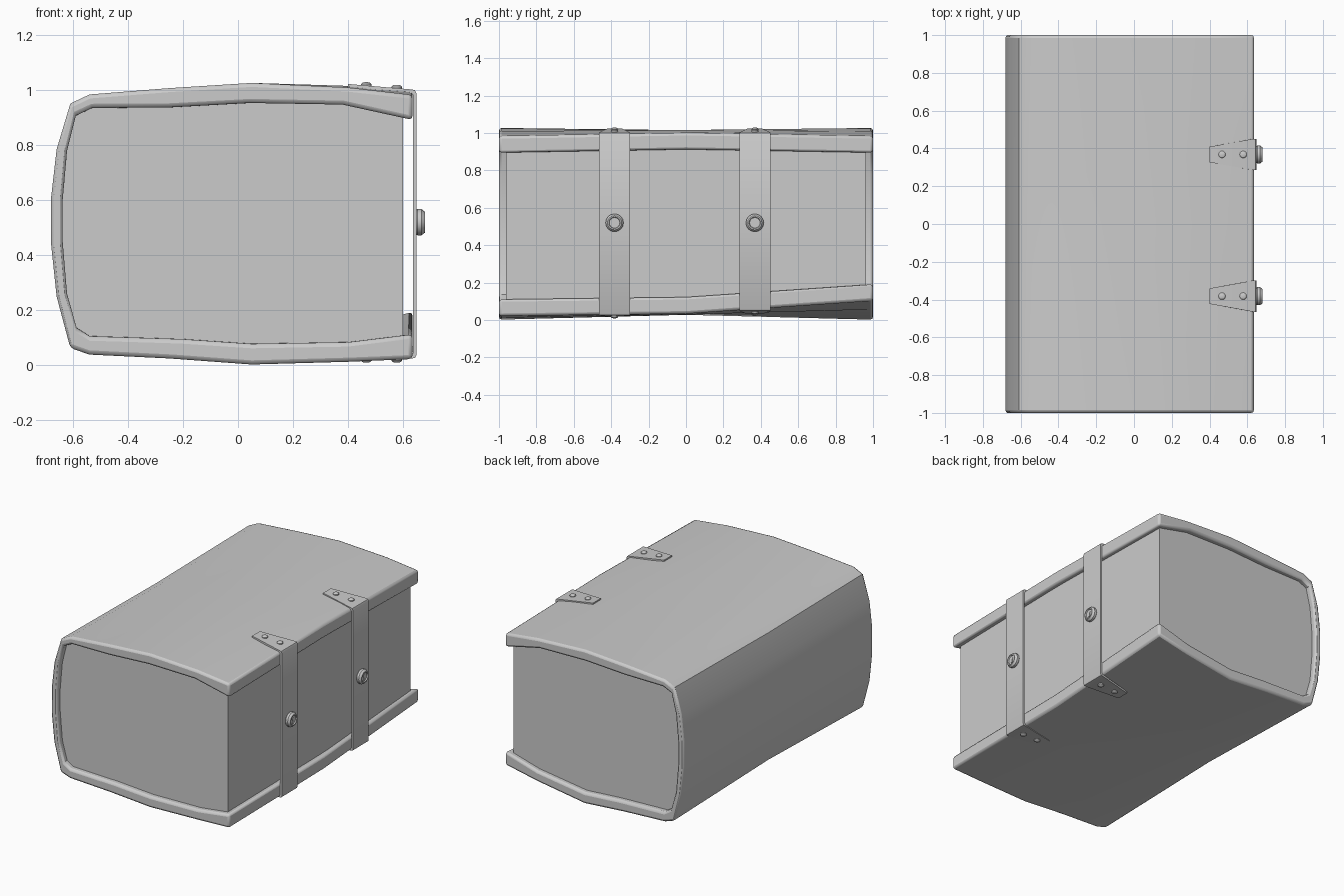
import bpy, bmesh, math

if "Cube" in bpy.data.objects:
    bpy.data.objects.remove(bpy.data.objects["Cube"])

# cover cross-section: outer x, outer z, inner x, inner z, from top lip round the spine to bottom lip
PROFILE = [
    (0.635, 0.983, 0.635, 0.892), (0.40, 1.010, 0.38, 0.948), (0.05, 1.027, 0.04, 0.954),
    (-0.25, 1.008, -0.25, 0.938), (-0.54, 0.985, -0.53, 0.936), (-0.61, 0.952, -0.59, 0.908),
    (-0.66, 0.785, -0.622, 0.78), (-0.68, 0.61, -0.638, 0.60), (-0.68, 0.44, -0.638, 0.45),
    (-0.66, 0.25, -0.622, 0.26), (-0.61, 0.062, -0.587, 0.135), (-0.54, 0.038, -0.54, 0.105),
    (-0.25, 0.024, -0.20, 0.094), (0.05, 0.002, 0.05, 0.077), (0.40, 0.012, 0.40, 0.083),
    (0.635, 0.022, 0.635, 0.112)]


def warp(x, y, z):
    """Sag of the boards along the length, plus the bent back bottom corner."""
    mid = 1 - abs(y)
    edge = max(0, (x - 0.05) / 0.585)
    if z > 0.7:
        return z + mid * (-0.012 + 0.03 * edge)
    if z < 0.2:
        z += mid * (0.026 - 0.014 * edge)
        return z + max(0, y) * 0.083 * edge ** 1.2
    return z


def finish(bm, name, bevel=0.0, angle=30):
    bmesh.ops.recalc_face_normals(bm, faces=bm.faces)
    me = bpy.data.meshes.new(name)
    bm.to_mesh(me)
    bm.free()
    ob = bpy.data.objects.new(name, me)
    bpy.context.collection.objects.link(ob)
    if bevel:
        m = ob.modifiers.new("Bevel", 'BEVEL')
        m.width, m.segments = bevel, 2
        m.limit_method, m.angle_limit = 'ANGLE', math.radians(55)
    bpy.ops.object.select_all(action='DESELECT')
    bpy.context.view_layer.objects.active = ob
    ob.select_set(True)
    bpy.ops.object.shade_smooth_by_angle(angle=math.radians(angle))
    return ob


def loft(bm, sections):
    """Skin closed sections of equal length and cap both ends with quads or one polygon."""
    rings = [[bm.verts.new(p) for p in s] for s in sections]
    n = len(rings[0])
    for a, b in zip(rings, rings[1:]):
        for i in range(n):
            j = (i + 1) % n
            bm.faces.new((a[i], a[j], b[j], b[i]))
    return rings


def strip_caps(bm, ring):
    n = len(ring)
    for i in range(n // 2 - 1):
        bm.faces.new((ring[i], ring[i + 1], ring[n - 2 - i], ring[n - 1 - i]))


# cover: two boards and the rounded spine
outline = [(a, b) for a, b, _, _ in PROFILE] + [(c, d) for _, _, c, d in reversed(PROFILE)]
bm = bmesh.new()
rings = loft(bm, [[(x, y, warp(x, y, z)) for x, z in outline] for y in (-1, 0, 1)])
strip_caps(bm, rings[0])
strip_caps(bm, rings[-1])
finish(bm, "book_cover", bevel=0.014)

# page block, its edges buried in the middle of the cover
core = [(min(0.60, (a + c) / 2), (b + d) / 2) for a, b, c, d in PROFILE]
bm = bmesh.new()
rings = loft(bm, [[(x, y, warp(x, y, z)) for x, z in core] for y in (-0.963, 0, 0.963)])
bm.faces.new(rings[0])
bm.faces.new(rings[-1])
finish(bm, "page_block", angle=10)


def lathe(name, profile, loc, axis, sides=12):
    """Turned part: (radius, height) profile along x or z."""
    bm = bmesh.new()
    sections = []
    for r, h in profile:
        ring = []
        for i in range(sides):
            t = 2 * math.pi * i / sides
            u, v = r * math.cos(t), r * math.sin(t)
            p = (h, u, v) if axis == 'X' else (u, v, h)
            ring.append([p[k] + loc[k] for k in range(3)])
        sections.append(ring)
    rings = loft(bm, sections)
    bm.faces.new(rings[0])
    bm.faces.new(rings[-1])
    return finish(bm, name)


# clasp centre line: outer x, outer z, inner x, inner z, half width
def clasp_path(lift):
    b = lift
    return [(0.40, 1.023, 0.40, 1.008, 0.041), (0.632, 1.003, 0.630, 0.989, 0.083),
            (0.644, 1.000, 0.634, 0.987, 0.083), (0.649, 0.990, 0.637, 0.982, 0.083),
            (0.649, 0.036 + b, 0.637, 0.044 + b, 0.083), (0.644, 0.027 + b, 0.634, 0.039 + b, 0.083),
            (0.632, 0.024 + b, 0.630, 0.037 + b, 0.083), (0.40, 0.019 + b / 2, 0.40, 0.032 + b / 2, 0.041)]


for side, yc, lift in (("front", -0.382, 0.0), ("back", 0.368, 0.025)):
    # metal strap wrapping from the top board to the bottom board
    bm = bmesh.new()
    rings = loft(bm, [[(ox, yc - w, oz), (ox, yc + w, oz), (ix, yc + w, iz), (ix, yc - w, iz)]
                      for ox, oz, ix, iz, w in clasp_path(lift)])
    bm.faces.new(rings[0])
    bm.faces.new(rings[-1])
    finish(bm, side + "_clasp_strap")

    # rivets on both tapered ends
    for i, x in enumerate((0.466, 0.578)):
        top = 1.023 - (x - 0.40) * 0.086
        dome = [(0.019, -0.006), (0.019, 0.005), (0.014, 0.010), (0.006, 0.012)]
        lathe(f"{side}_top_rivet_{i + 1}", dome, (x, yc, top), 'Z')
        low = 0.021 + lift * (0.5 + (x - 0.40) * 2.1)
        lathe(f"{side}_bottom_rivet_{i + 1}", [(r, -h) for r, h in dome], (x, yc, low), 'Z')

    # round lock with a sunken face
    lathe(side + "_lock", [(0.042, -0.004), (0.048, 0.004), (0.048, 0.018), (0.038, 0.031),
                           (0.031, 0.031), (0.028, 0.024)], (0.649, yc, 0.52), 'X', 16)

    # keyhole plate: round head with a flared slot
    bm = bmesh.new()
    hole = [(0.011 * math.sin(t), 0.008 + 0.011 * math.cos(t))
            for t in [math.radians(-150 + 30 * k) for k in range(11)]]
    hole += [(0.008, -0.021), (-0.008, -0.021)]
    rings = loft(bm, [[(x, yc + u, 0.52 + v) for u, v in hole] for x in (0.670, 0.676)])
    bm.faces.new(rings[0])
    bm.faces.new(rings[-1])
    finish(bm, side + "_keyhole")
